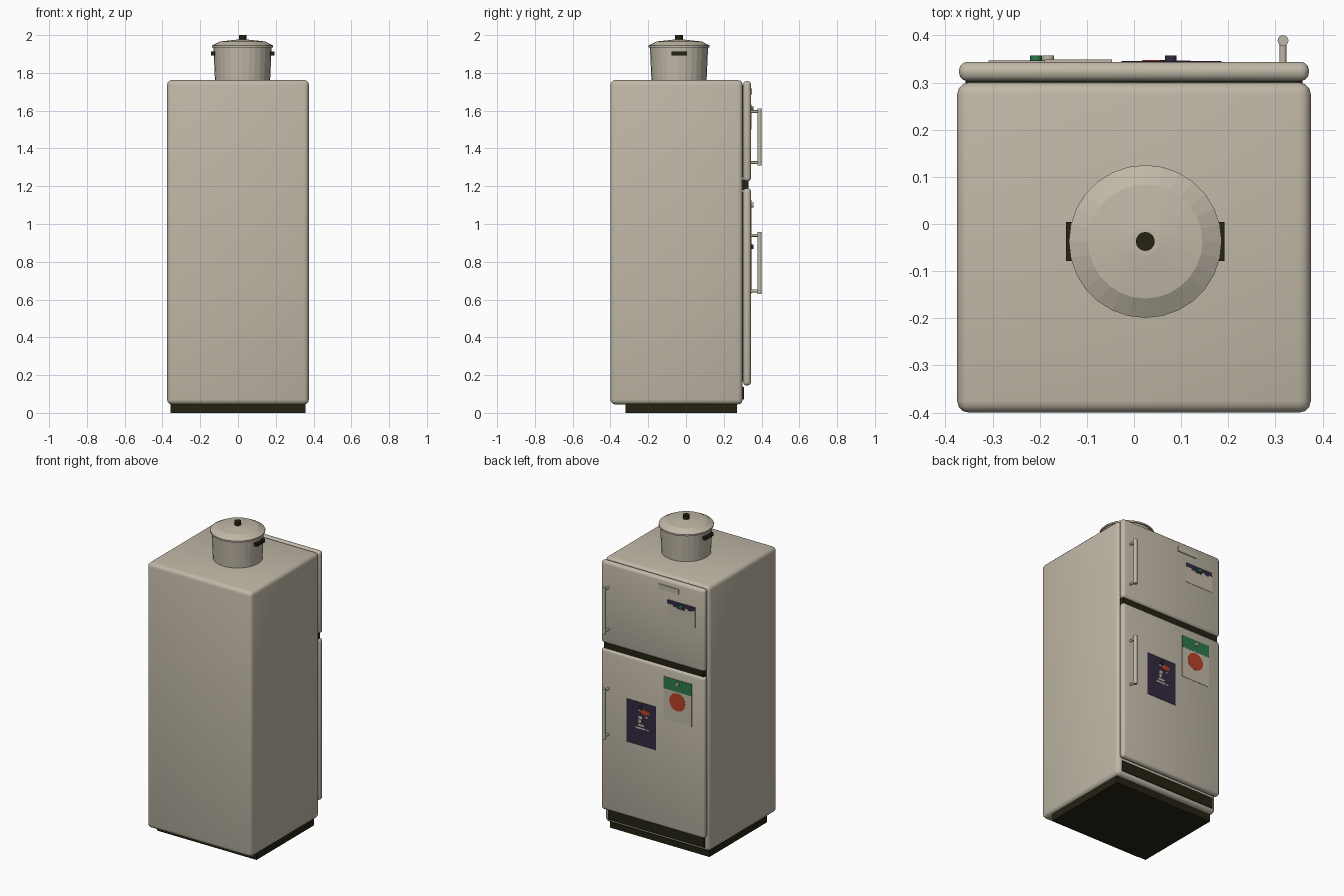
import bpy, bmesh, math
from mathutils import Matrix

if "Cube" in bpy.data.objects:
    bpy.data.objects.remove(bpy.data.objects["Cube"])


def mat(name, r, g, b):
    m = bpy.data.materials.new(name)
    m.diffuse_color = (r, g, b, 1)
    m.use_nodes = True
    m.node_tree.nodes["Principled BSDF"].inputs["Base Color"].default_value = m.diffuse_color
    return m


CREAM = mat("warm_cream", 0.53, 0.48, 0.39)
DARK = mat("dark_olive", 0.018, 0.016, 0.006)
GREEN = mat("leaf_green", 0.026, 0.19, 0.07)
RED = mat("brick_red", 0.48, 0.055, 0.02)
PURPLE = mat("dark_purple", 0.034, 0.022, 0.05)


def finish(name, bm, m):
    bmesh.ops.recalc_face_normals(bm, faces=bm.faces)
    me = bpy.data.meshes.new(name)
    bm.to_mesh(me)
    bm.free()
    me.materials.append(m)
    ob = bpy.data.objects.new(name, me)
    bpy.context.collection.objects.link(ob)
    return ob


def box(name, x, y, z, m, bevel=0.0, seg=3):
    """Box from (min, max) ranges, optionally with rounded edges."""
    bm = bmesh.new()
    bmesh.ops.create_cube(bm, size=1)
    for v in bm.verts:
        v.co = [(r[0] + r[1]) / 2 + c * (r[1] - r[0]) for c, r in zip(v.co, (x, y, z))]
    if bevel:
        bmesh.ops.bevel(bm, geom=bm.edges[:], offset=bevel, segments=seg,
                        profile=0.5, affect='EDGES')
    return finish(name, bm, m)


def rod(name, centre, radius, length, axis, m, sides=16):
    bm = bmesh.new()
    rot = Matrix.Rotation(math.pi / 2, 4, 'X') if axis == 'Y' else Matrix()
    bmesh.ops.create_cone(bm, cap_ends=True, segments=sides, radius1=radius, radius2=radius,
                          depth=length, matrix=Matrix.Translation(centre) @ rot)
    return finish(name, bm, m)


def lathe(name, profile, cx, cy, m, sides=28):
    """Spin an (r, z) profile around a vertical axis."""
    bm = bmesh.new()
    rings = []
    for r, z in profile:
        rings.append([bm.verts.new((cx + r * math.cos(2 * math.pi * i / sides),
                                    cy + r * math.sin(2 * math.pi * i / sides), z))
                      for i in range(sides)])
    for a, b in zip(rings, rings[1:]):
        for i in range(sides):
            j = (i + 1) % sides
            bm.faces.new((a[i], a[j], b[j], b[i]))
    bm.faces.new(rings[0])
    bm.faces.new(rings[-1])
    return finish(name, bm, m)


# Cabinet, base and kick grille
box("cabinet", (-0.375, 0.375), (-0.40, 0.30), (0.045, 1.762), CREAM, 0.025)
box("base_plinth", (-0.357, 0.357), (-0.32, 0.27), (0, 0.06), DARK)
box("kick_grille", (-0.345, 0.345), (0.29, 0.306), (0.07, 0.138), DARK)

# Doors with dark gaskets behind and between them
FRONT = 0.344
for name, z0, z1 in (("freezer", 1.225, 1.757), ("fridge", 0.145, 1.19)):
    box(name + "_door", (-0.371, 0.371), (0.303, FRONT), (z0, z1), CREAM, 0.018)
    box(name + "_gasket", (-0.352, 0.352), (0.295, 0.31), (z0 + 0.02, z1 - 0.02), DARK)
box("door_divider", (-0.357, 0.357), (0.295, 0.331), (1.18, 1.235), DARK)

# Bar handles on two posts
for name, z0, z1 in (("freezer", 1.31, 1.612), ("fridge", 0.63, 0.957)):
    rod(name + "_handle_bar", (0.316, 0.389, (z0 + z1) / 2), 0.0115, z1 - z0, 'Z', CREAM)
    for tag, z in (("lower", z0 + 0.015), ("upper", z1 - 0.017)):
        rod(f"{name}_handle_{tag}_post", (0.316, 0.364, z), 0.0075, 0.046, 'Y', CREAM)

# Blank badge plate on the freezer door
box("badge_plate", (-0.19, -0.047), (0.34, 0.349), (1.685, 1.718), CREAM)


def sheet(name, x, z, m, layer=0):
    """Thin paper or ink plate on the door front."""
    return box(name, x, (FRONT - 0.002, FRONT + 0.002 + 0.0008 * layer), z, m)


def magnet(name, x, z, m):
    rod(name, (x, FRONT + 0.006, z), 0.0125, 0.014, 'Y', m)


# Postcard: dark ragged band on cream paper
sheet("postcard", (-0.308, -0.108), (1.50, 1.632), CREAM)
sheet("postcard_band", (-0.308, -0.108), (1.606, 1.632), PURPLE, 1)
for i, (x, w, d) in enumerate(((-0.23, 0.05, 0.016), (-0.18, 0.03, 0.010), (-0.285, 0.03, 0.008))):
    sheet(f"postcard_patch_{i}", (x, x + w), (1.606 - d, 1.608), PURPLE, 1)
magnet("green_magnet", -0.208, 1.61, GREEN)

# Drawing: green band and red disc on cream paper
sheet("drawing", (-0.283, -0.08), (0.85, 1.128), CREAM)
sheet("drawing_band", (-0.283, -0.08), (1.05, 1.128), GREEN, 1)
rod("drawing_disc", (-0.18, FRONT + 0.0005, 0.983), 0.057, 0.005, 'Y', RED, 32)
magnet("cream_magnet", -0.182, 1.10, CREAM)

# Poster: dark sheet with a small abstract figure
sheet("poster", (-0.027, 0.185), (0.632, 0.913), PURPLE)
bm = bmesh.new()
bmesh.ops.create_cone(bm, cap_ends=True, segments=20, radius1=1, radius2=1, depth=0.005,
                      matrix=Matrix.Translation((0.05, FRONT + 0.001, 0.855))
                      @ Matrix.Rotation(math.pi / 2, 4, 'X') @ Matrix.Diagonal((0.032, 0.016, 1, 1)))
finish("poster_oval", bm, RED)
for i, (x, z, w, h) in enumerate(((0.085, 0.815, 0.022, 0.018), (0.088, 0.79, 0.016, 0.022),
                                  (0.08, 0.765, 0.045, 0.012), (0.085, 0.745, 0.07, 0.01),
                                  (0.035, 0.745, 0.015, 0.008), (0.04, 0.825, 0.012, 0.01),
                                  (0.09, 0.86, 0.012, 0.01))):
    sheet(f"poster_fleck_{i}", (x - w / 2, x + w / 2), (z - h / 2, z + h / 2), CREAM, 1)
sheet("poster_leaf", (0.055, 0.085), (0.876, 0.884), GREEN, 1)
magnet("purple_magnet", 0.078, 0.88, PURPLE)

# Cooking pot with domed lid, knob and side grips
PX, PY = 0.024, -0.037
lathe("pot_body", [(0.146, 1.76), (0.154, 1.937)], PX, PY, CREAM)
lathe("pot_lid", [(0.162, 1.934), (0.162, 1.944), (0.121, 1.966), (0.03, 1.976)], PX, PY, CREAM)
rod("lid_knob", (PX, PY, 1.986), 0.02, 0.028, 'Z', DARK, 16)
for tag, s in (("left", -1), ("right", 1)):
    a, b = sorted((PX + s * 0.14, PX + s * 0.168))
    box(f"pot_{tag}_grip", (a, b), (PY - 0.041, PY + 0.041), (1.892, 1.913), DARK)

for name in ("cabinet", "freezer_door", "fridge_door", "freezer_handle_bar", "fridge_handle_bar"):
    ob = bpy.data.objects[name]
    bpy.ops.object.select_all(action='DESELECT')
    ob.select_set(True)
    bpy.context.view_layer.objects.active = ob
    bpy.ops.object.shade_smooth_by_angle(angle=math.radians(40))
